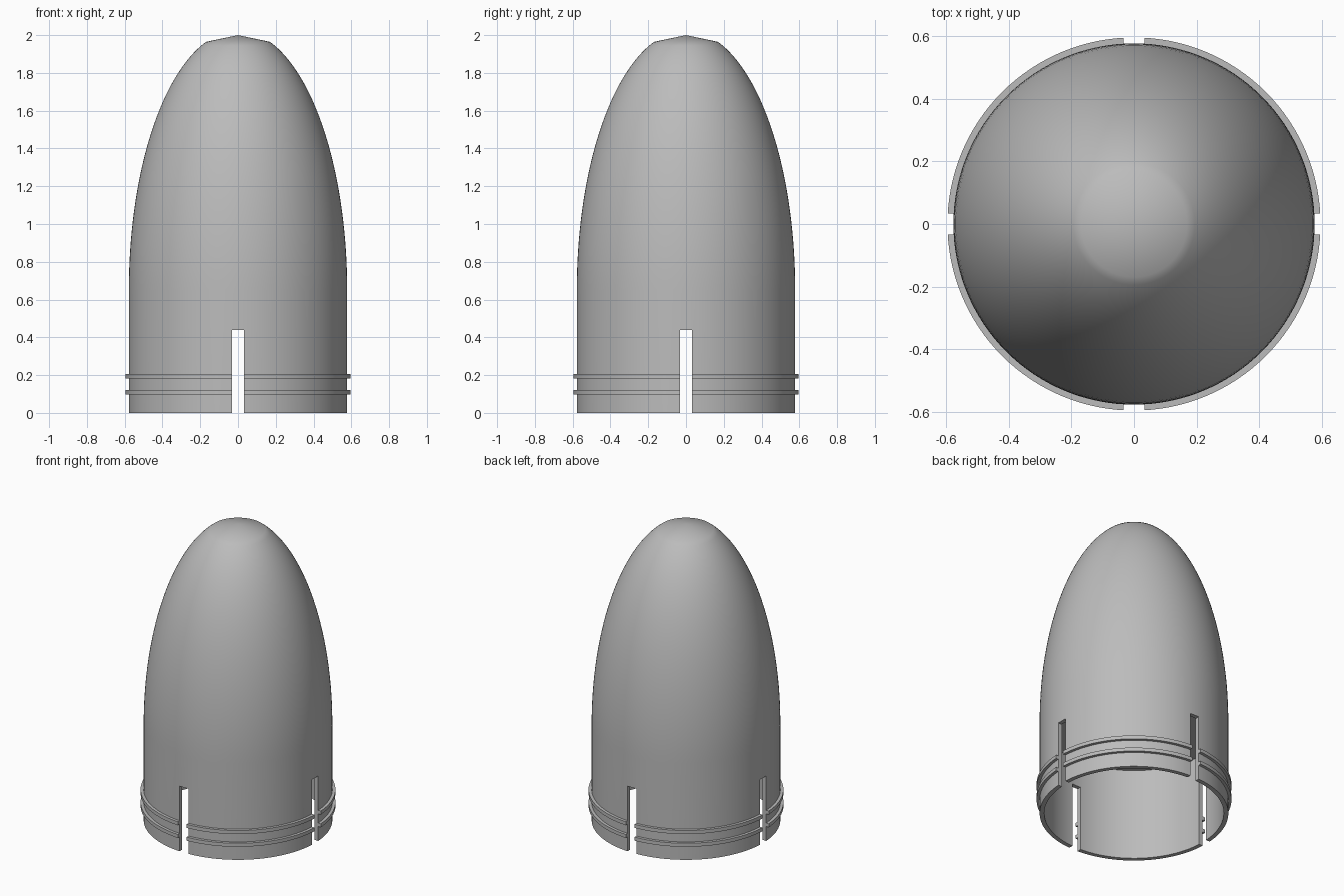
import bpy, bmesh, math
from math import cos, sin, pi

if "Cube" in bpy.data.objects:
    bpy.data.objects.remove(bpy.data.objects["Cube"])

SEGMENTS = 128
RADIUS, INNER = 0.578, 0.55
SHOULDER, DOME_TOP = 0.65, 2.01

grey = bpy.data.materials.new("plain grey")
grey.use_nodes = True
colour = (0.5, 0.5, 0.5, 1)
grey.diffuse_color = colour
grey.node_tree.nodes["Principled BSDF"].inputs["Base Color"].default_value = colour


def lathe(name, profile, closed=False):
    """Revolve (radius, z) points around the vertical axis."""
    bm = bmesh.new()
    verts = [bm.verts.new((r, 0, z)) for r, z in profile]
    pairs = list(zip(verts, verts[1:]))
    if closed:
        pairs.append((verts[-1], verts[0]))
    edges = [bm.edges.new(p) for p in pairs]
    bmesh.ops.spin(bm, geom=verts + edges, cent=(0, 0, 0), axis=(0, 0, 1),
                   angle=2 * pi, steps=SEGMENTS, use_duplicate=False)
    bmesh.ops.remove_doubles(bm, verts=bm.verts, dist=1e-5)
    bmesh.ops.recalc_face_normals(bm, faces=bm.faces)
    mesh = bpy.data.meshes.new(name)
    bm.to_mesh(mesh)
    bm.free()
    mesh.materials.append(grey)
    obj = bpy.data.objects.new(name, mesh)
    bpy.context.collection.objects.link(obj)
    return obj


# Solid domed cap with a blind bore below and a shallow conical tip
profile = [(0, SHOULDER - 0.03), (INNER, SHOULDER - 0.03), (INNER, 0), (RADIUS, 0)]
STEPS = 28
end = math.acos(0.17 / RADIUS)
for i in range(STEPS + 1):
    a = end * i / STEPS
    profile.append((RADIUS * cos(a), SHOULDER + (DOME_TOP - SHOULDER + 0.015) * sin(a)))
profile.append((0, 2.0))
shell = lathe("domed_shell", profile)

# Two raised bands around the skirt
bands = []
for name, z in (("lower_band", 0.097), ("upper_band", 0.183)):
    bands.append(lathe(name, [(RADIUS - 0.012, z), (0.597, z),
                              (0.597, z + 0.024), (RADIUS - 0.012, z + 0.024)], True))

# Crossed slots through the skirt and bands
cutters = []
for size in ((0.066, 1.6, 0.64), (1.6, 0.066, 0.64)):
    bpy.ops.mesh.primitive_cube_add(size=1, location=(0, 0, 0.12))
    cutter = bpy.context.object
    cutter.name = "slot_cutter"
    cutter.scale = size
    cutter.hide_render = True
    cutters.append(cutter)

for obj in [shell] + bands:
    bpy.ops.object.select_all(action="DESELECT")
    obj.select_set(True)
    bpy.context.view_layer.objects.active = obj
    for cutter in cutters:
        mod = obj.modifiers.new("slot", "BOOLEAN")
        mod.operation, mod.solver, mod.object = "DIFFERENCE", "EXACT", cutter
        bpy.ops.object.modifier_apply(modifier=mod.name)
    bpy.ops.object.shade_smooth_by_angle(angle=math.radians(30))

for cutter in cutters:
    bpy.data.objects.remove(cutter)
